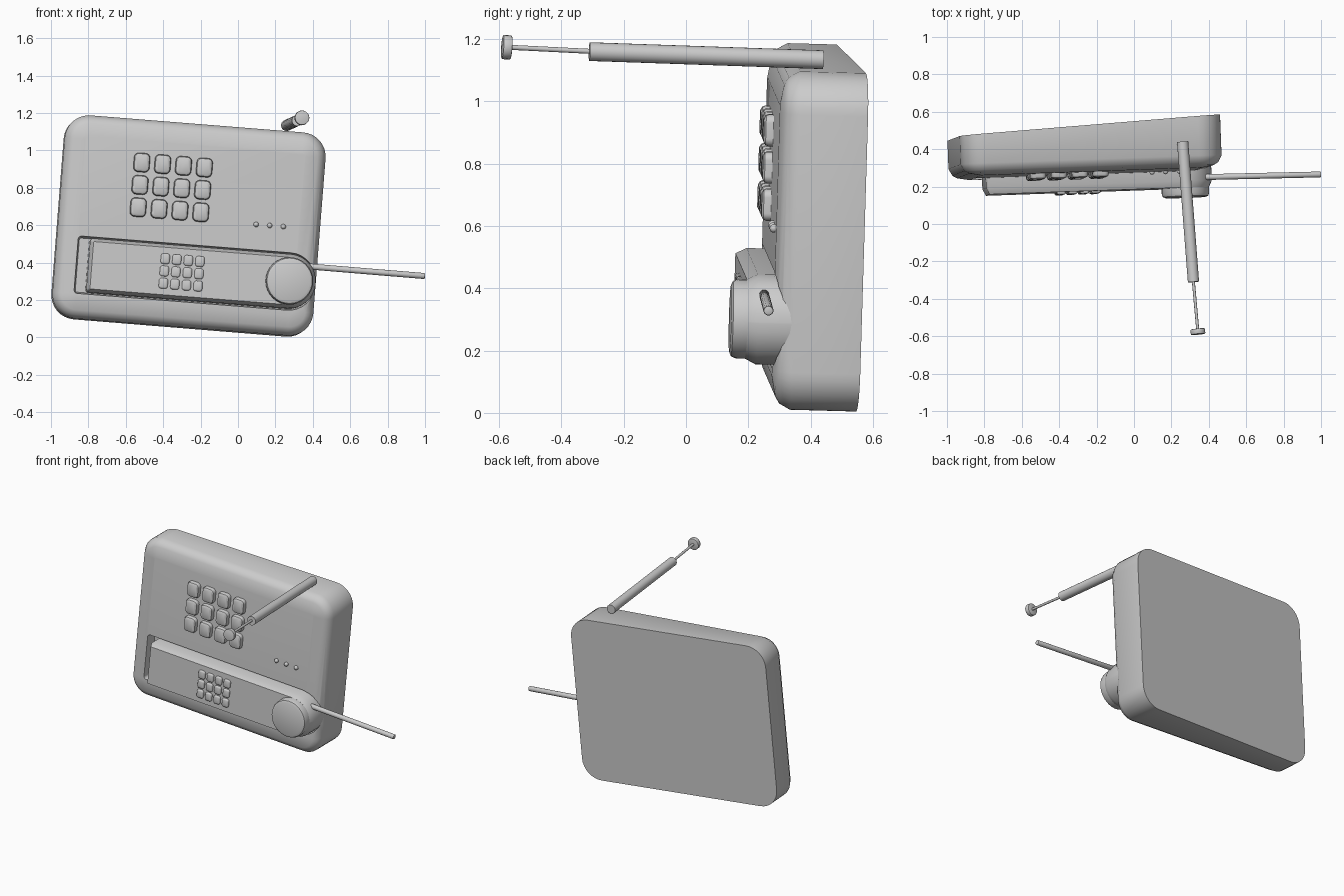
import bpy, bmesh, math
from mathutils import Matrix, Vector

cube = bpy.data.objects.get("Cube")
if cube:
    bpy.data.objects.remove(cube, do_unlink=True)

grey = bpy.data.materials.new("plain_grey")
grey.use_nodes = True
grey.diffuse_color = (0.6, 0.6, 0.6, 1)
grey.node_tree.nodes["Principled BSDF"].inputs["Base Color"].default_value = (0.6, 0.6, 0.6, 1)

# Leaning frame of the front panel: across, up, outward
across = Vector((1, 0.035, -0.08)).normalized()
up = Vector((0.07, 0.03, 1))
out = across.cross(up).normalized()
up = out.cross(across)
FRAME = Matrix.Translation((-0.26, 0.28, 0.6)) @ Matrix((across, up, out)).transposed().to_4x4()
ROW = -0.258        # centre line of the handset
KNOB = 0.553        # position of the dial along the handset
FACE = 0.012        # height of the raised front panel


def finish(name, bm, matrix=FRAME, angle=35):
    bmesh.ops.recalc_face_normals(bm, faces=bm.faces)
    mesh = bpy.data.meshes.new(name)
    bm.to_mesh(mesh)
    bm.free()
    mesh.transform(matrix)
    mesh.materials.append(grey)
    obj = bpy.data.objects.new(name, mesh)
    bpy.context.collection.objects.link(obj)
    smooth(obj, angle)
    return obj


def smooth(obj, angle=35):
    bpy.ops.object.select_all(action="DESELECT")
    obj.select_set(True)
    bpy.context.view_layer.objects.active = obj
    bpy.ops.object.shade_smooth_by_angle(angle=math.radians(angle))


def outline(x0, x1, y0, y1, left_r, right_r, inset=0, steps=8):
    """Rounded rectangle with separate radii for its left and right corners."""
    corners = [(x1, y1, -1, -1, right_r), (x0, y1, 1, -1, left_r),
               (x0, y0, 1, 1, left_r), (x1, y0, -1, 1, right_r)]
    points = []
    for i, (x, y, sx, sy, r) in enumerate(corners):
        for k in range(steps + 1):
            a = math.pi / 2 * (i + k / steps)
            rr = max(r - inset, 0.004)
            off = max(r, inset + 0.004)
            points.append((x + sx * off + rr * math.cos(a), y + sy * off + rr * math.sin(a)))
    return points


def loft(name, shape, levels):
    """Stack inset copies of one outline; each level is (inset, height)."""
    bm = bmesh.new()
    rings = []
    for inset, height in levels:
        pts = outline(*shape, inset=inset)
        rings.append([bm.verts.new((x, y, height(x) if callable(height) else height)) for x, y in pts])
    for a, b in zip(rings, rings[1:]):
        for i in range(len(a)):
            j = (i + 1) % len(a)
            bm.faces.new((a[i], a[j], b[j], b[i]))
    bm.faces.new(rings[0])
    bm.faces.new(rings[-1])
    return finish(name, bm)


def rod(name, start, end, radius, sides=20, bevel=0.0):
    start, end = Vector(start), Vector(end)
    axis = end - start
    bm = bmesh.new()
    bmesh.ops.create_cone(bm, cap_ends=True, segments=sides, radius1=radius,
                          radius2=radius, depth=axis.length)
    if bevel:
        rim = [e for e in bm.edges if abs(e.verts[0].co.z - e.verts[1].co.z) < 1e-5]
        bmesh.ops.bevel(bm, geom=rim, offset=bevel, segments=2, affect="EDGES", profile=0.5)
    turn = axis.to_track_quat("Z", "Y").to_matrix().to_4x4()
    return finish(name, bm, Matrix.Translation((start + end) / 2) @ turn)


def keypad(name, centre_u, centre_v, step_u, step_v, half_u, half_v, base, height):
    for row in range(3):
        for col in range(4):
            u = centre_u + (col - 1.5) * step_u
            v = centre_v + (1 - row) * step_v
            r = half_u * 0.6
            loft(f"{name}_{row + 1}_{col + 1}",
                 (u - half_u, u + half_u, v - half_v, v + half_v, r, r, ),
                 [(0, base - 0.01), (0, base + height * 0.5),
                  (half_u * 0.1, base + height * 0.8), (half_u * 0.35, base + height)])


# Wedge-shaped body with a chamfered rim and slightly raised front
body = loft("body", (-0.7, 0.7, -0.545, 0.545, 0.13, 0.13),
            [(0, lambda x: -0.235 - 0.047 * x), (0, -0.05), (0.02, -0.014),
             (0.045, 0), (0.11, FACE)])

# Recess that holds the handset
cutter = loft("recess_cutter", (-0.594, KNOB + 0.155, ROW - 0.16, ROW + 0.16, 0.025, 0.155),
              [(0.015, -0.06), (0, 0.06)])
cutter.hide_render = True
cut = body.modifiers.new("recess", "BOOLEAN")
cut.operation = "DIFFERENCE"
cut.solver = "EXACT"
cut.object = cutter
bpy.context.view_layer.objects.active = body
bpy.ops.object.modifier_apply(modifier=cut.name)
bpy.data.objects.remove(cutter, do_unlink=True)
smooth(body)

# Handset and round dial
loft("handset", (-0.525, KNOB + 0.143, ROW - 0.145, ROW + 0.145, 0.02, 0.143),
     [(0, -0.07), (0, 0.065), (0.018, 0.1)])
rod("dial", FRAME @ Vector((KNOB, ROW, 0.02)), FRAME @ Vector((KNOB, ROW, 0.15)),
    0.127, sides=32, bevel=0.02)

# Keys and indicator dots
keypad("panel_key", -0.113, 0.193, 0.112, 0.12, 0.043, 0.051, FACE, 0.03)
keypad("handset_key", -0.025, ROW, 0.062, 0.066, 0.024, 0.028, 0.1, 0.013)
for i in range(3):
    bm = bmesh.new()
    bmesh.ops.create_uvsphere(bm, u_segments=12, v_segments=8, radius=0.014)
    bmesh.ops.translate(bm, verts=bm.verts, vec=(0.355 + i * 0.073, 0.032, FACE + 0.004))
    finish(f"indicator_{i + 1}", bm)

# Telescopic aerial on top
rod("aerial_sleeve", (0.26, 0.44, 1.134), (0.318, -0.31, 1.16), 0.03)
rod("aerial_wire", (0.316, -0.29, 1.16), (0.341, -0.57, 1.174), 0.008, sides=12)
rod("aerial_tip", (0.34, -0.561, 1.173), (0.343, -0.59, 1.175), 0.039, bevel=0.004)

# Thin aerial on the handset
rod("handset_aerial", (0.3, 0.249, 0.386), (1.0, 0.265, 0.328), 0.016, sides=14, bevel=0.006)
